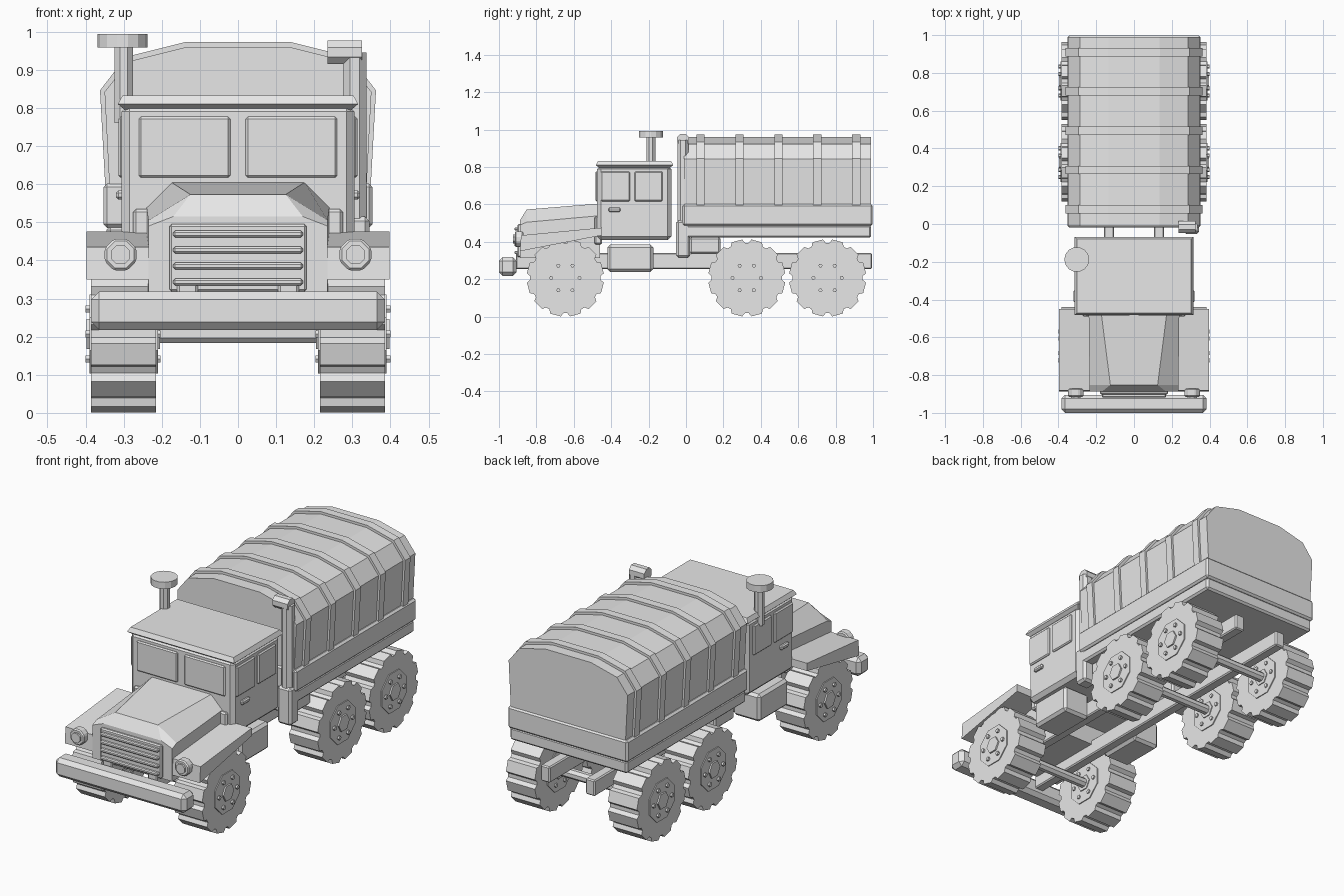
import bpy, bmesh, math
from mathutils import Vector, Matrix

if "Cube" in bpy.data.objects:
    bpy.data.objects.remove(bpy.data.objects["Cube"])

paint = bpy.data.materials.new("plain_grey")
paint.diffuse_color = (0.8, 0.8, 0.8, 1)
paint.use_nodes = True
paint.node_tree.nodes["Principled BSDF"].inputs["Base Color"].default_value = paint.diffuse_color


def finish(name, bm, bevel=0.0):
    bmesh.ops.recalc_face_normals(bm, faces=bm.faces)
    if bevel:
        bmesh.ops.bevel(bm, geom=bm.edges[:], offset=bevel, segments=1, affect='EDGES')
    me = bpy.data.meshes.new(name)
    bm.to_mesh(me)
    bm.free()
    me.materials.append(paint)
    ob = bpy.data.objects.new(name, me)
    bpy.context.collection.objects.link(ob)
    return ob


def box(name, x, y, z, bevel=0.0):
    bm = bmesh.new()
    bmesh.ops.create_cube(bm, size=1)
    for v in bm.verts:
        v.co = Vector([(r[0] + r[1]) / 2 + c * (r[1] - r[0]) for c, r in zip(v.co, (x, y, z))])
    return finish(name, bm, bevel)


def side(s, a, b):
    return tuple(sorted((s * a, s * b)))


def cyl(name, start, end, r, n=8, bevel=0.0):
    a, b = Vector(start), Vector(end)
    bm = bmesh.new()
    turn = (b - a).to_track_quat('Z', 'Y').to_matrix().to_4x4()
    m = Matrix.Translation((a + b) / 2) @ turn @ Matrix.Rotation(math.pi / n, 4, 'Z')
    bmesh.ops.create_cone(bm, cap_ends=True, segments=n, radius1=r, radius2=r,
                          depth=(b - a).length, matrix=m)
    return finish(name, bm, bevel)


def loft(name, ring_a, ring_b):
    """Solid between two matching rings of points."""
    bm = bmesh.new()
    a = [bm.verts.new(p) for p in ring_a]
    b = [bm.verts.new(p) for p in ring_b]
    n = len(a)
    bm.faces.new(a)
    bm.faces.new(b[::-1])
    for i in range(n):
        bm.faces.new((a[i], b[i], b[(i + 1) % n], a[(i + 1) % n]))
    return finish(name, bm)


def mirrored(half, y):
    """Closed xz section from its right half, listed bottom to top."""
    return [(x, y, z) for x, z in half] + [(-x, y, z) for x, z in reversed(half)]


# chassis
for s in (-1, 1):
    box("frame_rail", side(s, 0.105, 0.16), (-0.91, 0.995), (0.255, 0.34), 0.006)
    box("side_tank", side(s, 0.15, 0.31), (-0.42, -0.175), (0.24, 0.385), 0.014)
    box("bed_support", side(s, 0.10, 0.30), (0.02, 0.185), (0.335, 0.425), 0.01)
box("front_bumper", (-0.385, 0.385), (-1.0, -0.905), (0.218, 0.318), 0.02)

# wheels and axles
CZ = 0.207


def tyre(s, y):
    ring, lugs = [], 12
    for i in range(lugs):
        for f, r in ((-0.40, 0.188), (-0.27, 0.207), (0.27, 0.207), (0.40, 0.188)):
            t = 2 * math.pi * (i + 0.5 + f) / lugs
            ring.append((y + r * math.sin(t), CZ + r * math.cos(t)))
    loft("tyre", [(s * 0.215, *p) for p in ring], [(s * 0.385, *p) for p in ring])


for y in (-0.645, 0.325, 0.757):
    cyl("axle", (-0.25, y, CZ), (0.25, y, CZ), 0.026)
    for s in (-1, 1):
        tyre(s, y)
        cyl("wheel_disc", (s * 0.21, y, CZ), (s * 0.39, y, CZ), 0.112)
        cyl("wheel_hub", (s * 0.205, y, CZ), (s * 0.398, y, CZ), 0.045, 6)
        for k in range(6):
            t = k * math.pi / 3
            by, bz = y + 0.076 * math.cos(t), CZ + 0.076 * math.sin(t)
            cyl("wheel_bolt", (s * 0.203, by, bz), (s * 0.40, by, bz), 0.011, 6)

# hood with sloping nose
loft("hood_nose",
     mirrored([(0.235, 0.315), (0.235, 0.49), (0.17, 0.515)], -0.888),
     mirrored([(0.235, 0.315), (0.235, 0.505), (0.125, 0.573)], -0.852))
loft("hood",
     mirrored([(0.235, 0.315), (0.235, 0.505), (0.125, 0.573)], -0.852),
     mirrored([(0.24, 0.315), (0.24, 0.54), (0.175, 0.605)], -0.46))

# grille
box("grille_plate", (-0.18, 0.18), (-0.902, -0.88), (0.318, 0.495), 0.006)
for i in range(4):
    z = 0.343 + i * 0.042
    box("grille_slat", (-0.17, 0.17), (-0.918, -0.895), (z - 0.009, z + 0.009), 0.005)

# fenders, headlights, cowl steps
for s in (-1, 1):
    prof = [(-0.888, 0.35), (-0.882, 0.435), (-0.45, 0.476), (-0.45, 0.435)]
    loft("fender", [(s * 0.225, *p) for p in prof], [(s * 0.397, *p) for p in prof])
    cyl("headlight", (s * 0.308, -0.87, 0.415), (s * 0.308, -0.915, 0.415), 0.045, 8, 0.006)
    cyl("headlight_lens", (s * 0.308, -0.9, 0.415), (s * 0.308, -0.925, 0.415), 0.027)
    box("cowl_step", side(s, 0.22, 0.275), (-0.49, -0.45), (0.385, 0.535), 0.008)

# cab
box("cab_body", (-0.305, 0.305), (-0.475, -0.078), (0.41, 0.81), 0.02)
loft("cab_roof_lower",
     [(x * 0.295, -0.275 + y * 0.185, 0.793) for x, y in ((-1, -1), (1, -1), (1, 1), (-1, 1))],
     [(x * 0.315, -0.275 + y * 0.207, 0.81) for x, y in ((-1, -1), (1, -1), (1, 1), (-1, 1))])
loft("cab_roof_upper",
     [(x * 0.315, -0.275 + y * 0.207, 0.81) for x, y in ((-1, -1), (1, -1), (1, 1), (-1, 1))],
     [(x * 0.303, -0.275 + y * 0.195, 0.833) for x, y in ((-1, -1), (1, -1), (1, 1), (-1, 1))])
for s in (-1, 1):
    box("windscreen", side(s, 0.02, 0.26), (-0.484, -0.47), (0.617, 0.777), 0.006)
    box("front_side_window", side(s, 0.295, 0.314), (-0.455, -0.30), (0.617, 0.777), 0.006)
    box("rear_side_window", side(s, 0.295, 0.314), (-0.275, -0.125), (0.617, 0.777), 0.006)
    box("door_handle", side(s, 0.30, 0.32), (-0.415, -0.35), (0.56, 0.583), 0.006)

# air intake on the left
cyl("intake_pipe", (-0.30, -0.188, 0.76), (-0.30, -0.188, 0.965), 0.026)
cyl("intake_cap", (-0.303, -0.188, 0.958), (-0.303, -0.188, 0.994), 0.066, 14)

# exhaust on the right
box("exhaust_box", (0.265, 0.345), (-0.053, 0.022), (0.315, 0.515), 0.012)
cyl("exhaust_pipe", (0.306, -0.016, 0.48), (0.306, -0.016, 0.945), 0.033)
cyl("exhaust_tip", (0.235, -0.016, 0.946), (0.325, -0.016, 0.946), 0.034)

# cargo bed
box("bed_floor", (-0.345, 0.345), (-0.015, 0.99), (0.422, 0.49), 0.01)
box("bed_sides", (-0.353, 0.353), (-0.018, 0.998), (0.485, 0.602), 0.01)

# canvas cover and its hoops
cover = [(0.337, 0.59), (0.350, 0.842), (0.287, 0.922), (0.135, 0.96)]
hoop = [(0.348, 0.59), (0.362, 0.846), (0.294, 0.934), (0.138, 0.973)]
loft("canvas_cover", mirrored(cover, -0.01), mirrored(cover, 0.99))
for i in range(5):
    y = 0.078 + i * 0.208
    loft("cover_hoop", mirrored(hoop, y - 0.022), mirrored(hoop, y + 0.022))
